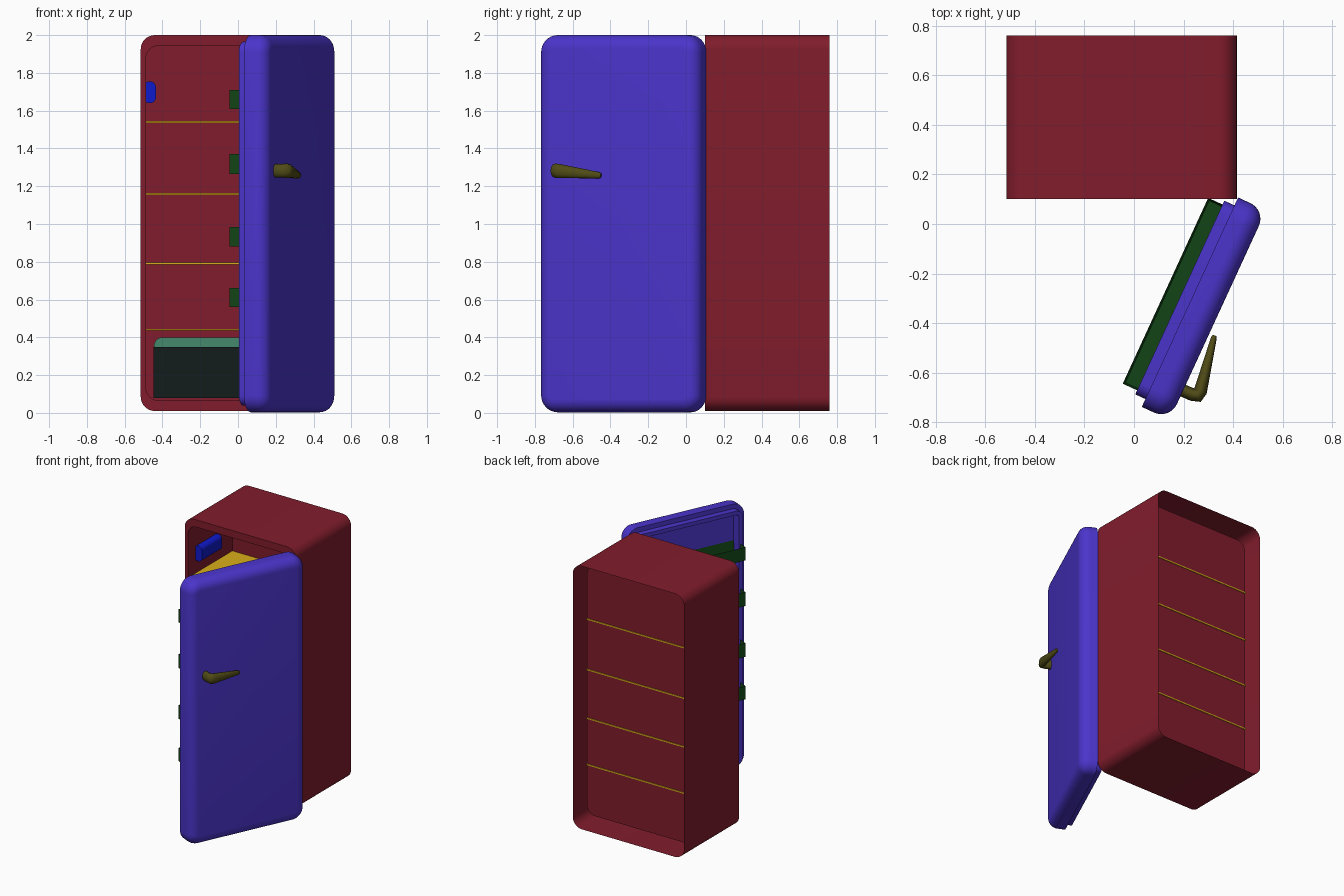
import bpy, bmesh, math
from mathutils import Matrix

if "Cube" in bpy.data.objects:
    bpy.data.objects.remove(bpy.data.objects["Cube"])

HINGE = Matrix.Translation((0.42, 0.107, 0)) @ Matrix.Rotation(math.radians(245.3), 4, 'Z')


def material(name, rgb):
    m = bpy.data.materials.new(name)
    m.diffuse_color = (*rgb, 1)
    m.use_nodes = True
    m.node_tree.nodes["Principled BSDF"].inputs["Base Color"].default_value = m.diffuse_color
    return m


RED = material("red_enamel", (0.22, 0.012, 0.025))
VIOLET = material("violet_enamel", (0.07, 0.035, 0.6))
GOLD = material("yellow_shelf", (0.7, 0.42, 0.01))
GREEN = material("green_bin", (0.006, 0.06, 0.008))
BLUE = material("blue_plastic", (0.005, 0.01, 0.6))
DARK = material("dark_front", (0.006, 0.012, 0.012))
TEAL = material("teal_plastic", (0.06, 0.25, 0.15))
OLIVE = material("olive_metal", (0.08, 0.07, 0.008))


def finish(name, bm, mat, matrix=None):
    bmesh.ops.recalc_face_normals(bm, faces=bm.faces[:])
    me = bpy.data.meshes.new(name)
    bm.to_mesh(me)
    bm.free()
    ob = bpy.data.objects.new(name, me)
    bpy.context.collection.objects.link(ob)
    me.materials.append(mat)
    if matrix:
        ob.matrix_world = matrix
    bpy.ops.object.select_all(action='DESELECT')
    bpy.context.view_layer.objects.active = ob
    ob.select_set(True)
    bpy.ops.object.shade_smooth_by_angle(angle=math.radians(35))
    return ob


def rounded_rect(x0, x1, z0, z1, r, seg=8):
    pts = []
    corners = [(x1 - r, z1 - r), (x0 + r, z1 - r), (x0 + r, z0 + r), (x1 - r, z0 + r)]
    for i, (cx, cz) in enumerate(corners):
        for k in range(seg + 1):
            a = math.pi / 2 * (i + k / seg)
            pts.append((cx + r * math.cos(a), cz + r * math.sin(a)))
    return pts


def loft(name, rings, mat, cap_first=True, cap_last=True, matrix=None):
    """Skin a list of (y, rounded rectangle arguments)."""
    bm = bmesh.new()
    loops = [[bm.verts.new((x, y, z)) for x, z in rounded_rect(*rect)] for y, rect in rings]
    for a, b in zip(loops, loops[1:]):
        for i in range(len(a)):
            j = (i + 1) % len(a)
            bm.faces.new((a[i], a[j], b[j], b[i]))
    if cap_first:
        bm.faces.new(loops[0])
    if cap_last:
        bm.faces.new(loops[-1])
    return finish(name, bm, mat, matrix)


def box(name, x0, x1, y0, y1, z0, z1, mat, matrix=None, wall=0):
    """Box; a wall thickness hollows it out from the top."""
    bm = bmesh.new()
    size = Matrix.Diagonal((x1 - x0, y1 - y0, z1 - z0, 1))
    centre = Matrix.Translation(((x0 + x1) / 2, (y0 + y1) / 2, (z0 + z1) / 2))
    bmesh.ops.create_cube(bm, size=1, matrix=centre @ size)
    if wall:
        bm.normal_update()
        top = max(bm.faces, key=lambda f: f.normal.z)
        bmesh.ops.inset_region(bm, faces=[top], thickness=wall)
        for v in top.verts:
            v.co.z = z0 + wall
    return finish(name, bm, mat, matrix)


# Cabinet: outer shell, front rim and inner liner, open gap behind
outer = (-0.515, 0.415, 0.01, 2.0, 0.075)
inner = (-0.488, 0.388, 0.065, 1.945, 0.07)
loft("cabinet", [(0.76, outer), (0.10, outer), (0.10, inner), (0.63, inner)],
     RED, cap_first=False)

# Shelves, just showing through the back panel
for i, z in enumerate((0.44, 0.79, 1.158, 1.54)):
    box(f"shelf_{i + 1}", -0.489, 0.389, 0.12, 0.635, z - 0.005, z + 0.005, GOLD)

# Thermostat housing on the left wall
thermo = (-0.5, -0.435, 1.64, 1.755, 0.03)
loft("thermostat", [(0.19, thermo), (0.43, thermo)], BLUE)

# Vegetable drawer
drawer = (-0.445, 0.345, 0.08, 0.40, 0.045)
loft("drawer", [(0.14, drawer), (0.60, drawer)], TEAL)
box("drawer_front", -0.447, 0.347, 0.12, 0.14, 0.08, 0.35, DARK)

# Door: recessed inner panel, raised lip, then slab with rounded outer edge
steps = [(0.03, 0.065), (-0.045, 0.065), (-0.045, 0.035), (0.0, 0.035), (0.0, 0.0)]
for k in range(9):
    a = math.pi / 2 * k / 8
    steps.append((0.054 + 0.07 * math.sin(a), 0.07 * (1 - math.cos(a))))
rings = [(n, (d, 0.93 - d, 0.003 + d, 2.0 - d, 0.09 - d)) for n, d in steps]
loft("door", rings, VIOLET, matrix=HINGE)

# Door bins
for i, (z0, z1) in enumerate(((0.56, 0.66), (0.88, 0.985), (1.265, 1.37), (1.61, 1.71))):
    box(f"door_bin_{i + 1}", 0.052, 0.877, -0.109, 0.03, z0, z1, GREEN, HINGE, wall=0.012)

# Handle: tapered bent lever, taller than it is wide
curve = bpy.data.curves.new("door_handle", 'CURVE')
curve.dimensions = '3D'
curve.bevel_depth = 1
curve.bevel_resolution = 4
curve.use_fill_caps = True
path = [(0.17, -0.66, 0, 0.025), (0.235, -0.688, 0, 0.026), (0.258, -0.693, 0, 0.027),
        (0.268, -0.675, -0.001, 0.027), (0.322, -0.46, -0.017, 0.012), (0.325, -0.45, -0.018, 0.008)]
sp = curve.splines.new('POLY')
sp.points.add(len(path) - 1)
for p, (x, y, z, r) in zip(sp.points, path):
    p.co = (x, y, z, 1)
    p.radius = r
sp.use_smooth = True
handle = bpy.data.objects.new("door_handle", curve)
bpy.context.collection.objects.link(handle)
handle.location.z = 1.282
handle.scale.z = 1.4
curve.materials.append(OLIVE)
